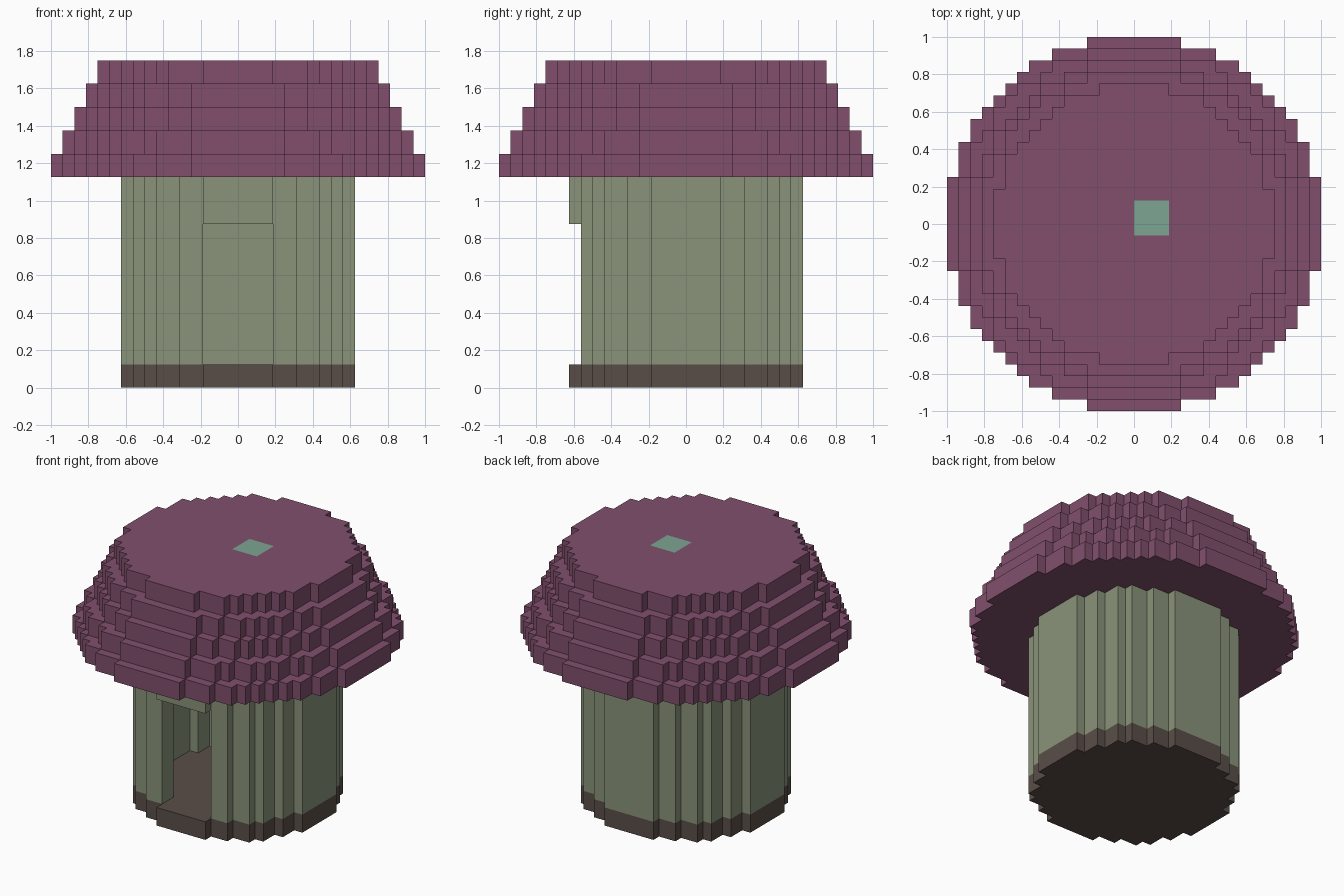
import bpy, bmesh, math

if "Cube" in bpy.data.objects:
    bpy.data.objects.remove(bpy.data.objects["Cube"])

U = 1 / 16      # cell width
H = 1 / 8       # layer height


def material(name, srgb):
    m = bpy.data.materials.new(name)
    m.diffuse_color = (*[(c / 255) ** 2.2 for c in srgb], 1)
    m.use_nodes = True
    m.node_tree.nodes["Principled BSDF"].inputs["Base Color"].default_value = m.diffuse_color
    return m


def stepped_circle(n):
    """Outline of a disc of square cells, n cells in radius."""
    quad, prev = [], 0
    for j in range(n - 1, -1, -1):
        w = int(math.sqrt(n * n - (j + 0.5) ** 2) + 0.5)
        if w > prev:
            if prev:
                quad.append((prev, j + 1))
            quad.append((w, j + 1))
            prev = w
    pts = []
    for _ in range(4):
        pts += quad
        quad = [(y, -x) for x, y in quad]
    return pts


def rectangle(x0, y0, x1, y1):
    return [(x0, y0), (x1, y0), (x1, y1), (x0, y1)]


def prism(name, outline, z0, z1, mat=None):
    bm = bmesh.new()
    base = bm.faces.new([bm.verts.new((x * U, y * U, z0)) for x, y in outline])
    new = bmesh.ops.extrude_face_region(bm, geom=[base])["geom"]
    for v in new:
        if isinstance(v, bmesh.types.BMVert):
            v.co.z = z1
    bmesh.ops.recalc_face_normals(bm, faces=bm.faces)
    me = bpy.data.meshes.new(name)
    bm.to_mesh(me)
    bm.free()
    ob = bpy.data.objects.new(name, me)
    bpy.context.collection.objects.link(ob)
    if mat:
        me.materials.append(mat)
    return ob


def cut(ob, cutter):
    cutter.hide_render = True
    cutter.hide_set(True)
    cutter.display_type = 'WIRE'
    mod = ob.modifiers.new("cut", 'BOOLEAN')
    mod.operation = 'DIFFERENCE'
    mod.solver = 'EXACT'
    mod.object = cutter


purple = material("roof_purple", (128, 80, 108))
green = material("wall_green", (136, 146, 121))
brown = material("floor_brown", (90, 79, 73))
teal = material("skylight_teal", (125, 163, 145))

# Floor slab
prism("floor", stepped_circle(10), 0, H, brown)

# Round wall, hollow inside, with a doorway at the front
wall = prism("wall", stepped_circle(10), H, 9 * H, green)
cut(wall, prism("room_cutter", stepped_circle(8), 0, 10 * H))
cut(wall, prism("door_cutter", rectangle(-3, -12, 3, -6), 0, 7 * H))

# Stepped roof: five shrinking discs
for i in range(5):
    layer = prism(f"roof_layer_{i + 1}", stepped_circle(16 - i), (9 + i) * H, (10 + i) * H, purple)

# Small skylight set flush into the top layer
sky = rectangle(0, -1, 3, 2)
cut(layer, prism("skylight_cutter", sky, 12.5 * H, 15 * H))
prism("skylight", sky, 13 * H, 14 * H, teal)
